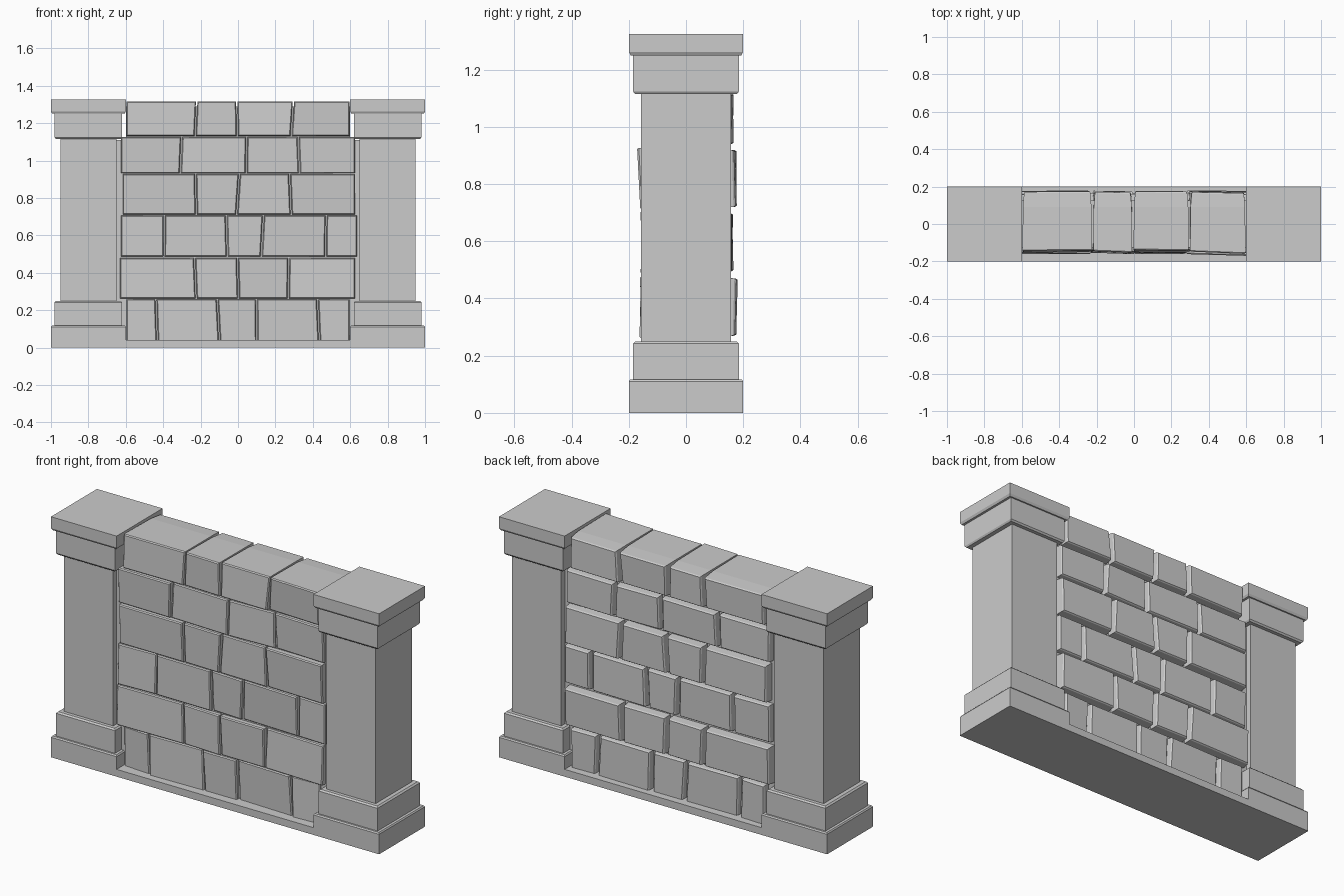
import bpy, random
from mathutils import Vector

if "Cube" in bpy.data.objects:
    bpy.data.objects.remove(bpy.data.objects["Cube"])

random.seed(4)


def make_object(name, verts, faces):
    mesh = bpy.data.meshes.new(name)
    mesh.from_pydata(verts, [], faces)
    mesh.update()
    ob = bpy.data.objects.new(name, mesh)
    bpy.context.collection.objects.link(ob)
    return ob


def loft(name, rings):
    """Closed solid from a stack of four-cornered rings."""
    verts = [v for ring in rings for v in ring]
    faces = [(3, 2, 1, 0)]
    for k in range(len(rings) - 1):
        for i in range(4):
            j = (i + 1) % 4
            faces.append((4*k + i, 4*k + j, 4*k + 4 + j, 4*k + 4 + i))
    n = len(verts)
    faces.append((n - 4, n - 3, n - 2, n - 1))
    return make_object(name, verts, faces)


def rect(cx, hx, hy, z):
    return [(cx - hx, -hy, z), (cx + hx, -hy, z), (cx + hx, hy, z), (cx - hx, hy, z)]


def box(name, hx, y0, y1, z0, z1):
    cy, hy = (y0 + y1) / 2, (y1 - y0) / 2
    ob = loft(name, [rect(0, hx, hy, z0), rect(0, hx, hy, z1)])
    ob.location.y = cy
    return ob


# Pillars: stepped square profile (half width, half depth, height)
profile = [(.2, .2, 0), (.2, .2, .11), (.195, .195, .117), (.18, .185, .117),
           (.18, .185, .242), (.172, .177, .25), (.15, .158, .25),
           (.15, .158, 1.115), (.174, .178, 1.115), (.18, .185, 1.124),
           (.18, .185, 1.25), (.193, .193, 1.25), (.2, .2, 1.262), (.2, .2, 1.325)]
for side, x in (("left", -.8), ("right", .8)):
    loft(side + "_pillar", [rect(x, hx, hy, z) for hx, hy, z in profile])

# Base slab and recessed mortar core
box("base_slab", .6, -.2, .2, 0, .04)
box("mortar_core", .652, -.13, .125, .04, 1.11)
box("mortar_core_top", .598, -.125, .125, 1.11, 1.29)

# Stone courses: bottom, top, front y, back y, joint positions
courses = [
    (.04, .258, -.150, .158, (-.60, -.435, -.105, .10, .43, .60)),
    (.262, .478, -.157, .174, (-.635, -.228, .0, .27, .63)),
    (.487, .706, -.150, .160, (-.63, -.395, -.06, .13, .47, .64)),
    (.712, .927, -.158, .174, (-.62, -.225, .0, .28, .63)),
    (.932, 1.125, -.152, .160, (-.63, -.305, .045, .325, .63)),
    (1.132, 1.315, -.145, .172, (-.60, -.225, -.005, .29, .60)),
]


def jit(a):
    return random.uniform(-a, a)


for r, (z0, z1, yf, yb, joints) in enumerate(courses):
    # shared lean per joint keeps neighbouring stones parallel
    leans = [0] + [jit(.007) for _ in joints[1:-1]] + [0]
    for c in range(len(joints) - 1):
        xa, xb = joints[c] + .004, joints[c + 1] - .004
        la, lb = leans[c], leans[c + 1]
        tilt_x, tilt_z, push = jit(.006), jit(.006), jit(.005)

        def ring(y, inset, tilted):
            pts = []
            for sx, sz in ((-1, -1), (-1, 1), (1, 1), (1, -1)):
                x = (xa + la * sz + inset) if sx < 0 else (xb + lb * sz - inset)
                z = z0 + inset * (r > 0) if sz < 0 else z1 - inset
                pts.append(Vector((x, y + tilted * (sx * tilt_x + sz * tilt_z + push), z)))
            return pts

        # chamfered front edge, gently tapered back
        loft(f"stone_{r + 1}_{c + 1}", [
            ring(yf, .005, 1), ring(yf + .006, 0, 1), ring(.09, .002, 0),
            ring(yb - .007, .008, .5), ring(yb, .013, .5)])
